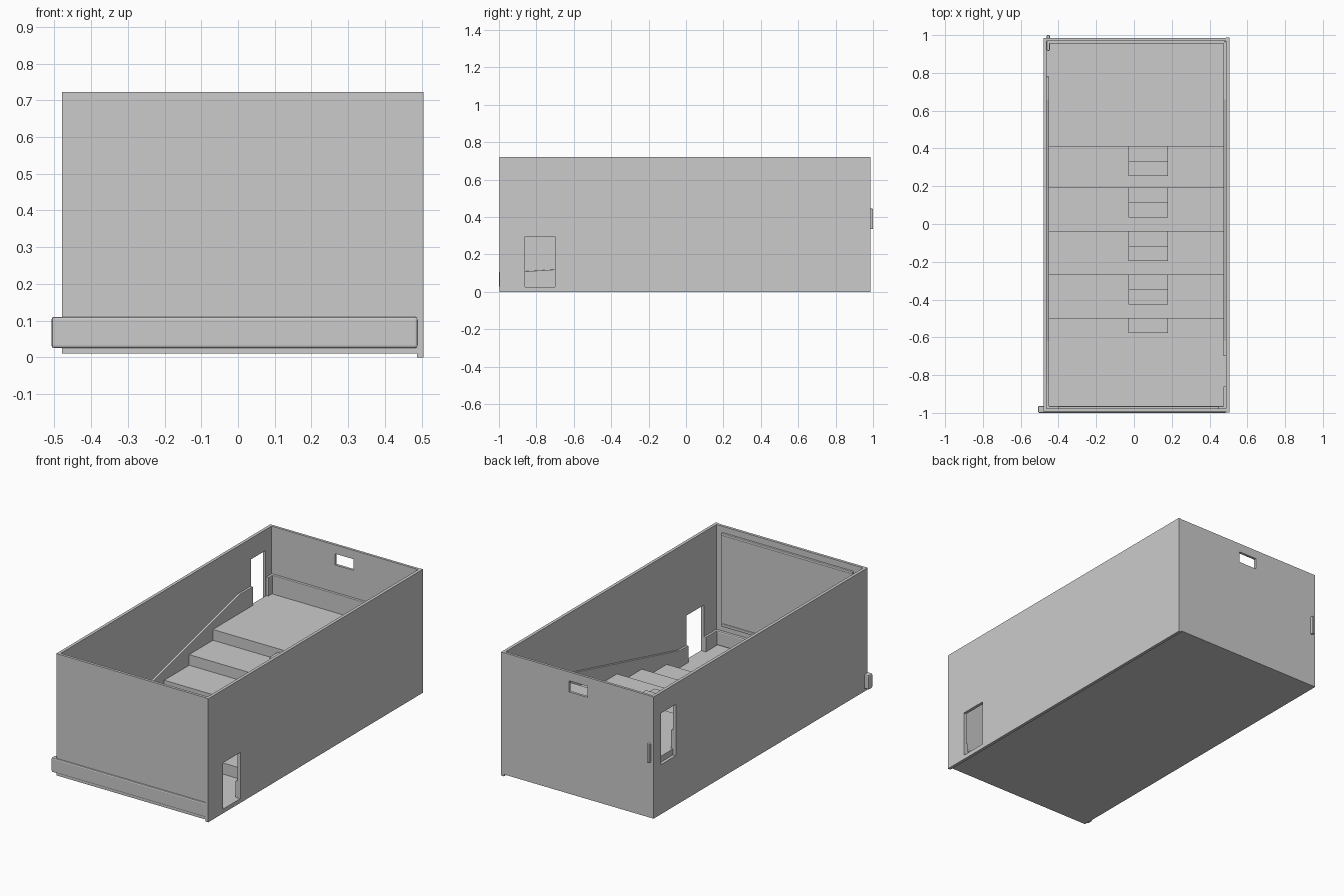
import bpy, bmesh, math

if "Cube" in bpy.data.objects:
    bpy.data.objects.remove(bpy.data.objects["Cube"])


def prism(name, pts, axis, a, b, bevel=0.0):
    """Extrude a 2D outline: axis 'x' takes (y, z) points, axis 'z' takes (x, y) points."""
    bm = bmesh.new()
    def place(p, t):
        return (t, p[0], p[1]) if axis == 'x' else (p[0], p[1], t)
    face = bm.faces.new([bm.verts.new(place(p, a)) for p in pts])
    ext = bmesh.ops.extrude_face_region(bm, geom=[face])
    d = b - a
    bmesh.ops.translate(bm, vec=(d, 0, 0) if axis == 'x' else (0, 0, d),
                        verts=[v for v in ext['geom'] if isinstance(v, bmesh.types.BMVert)])
    bmesh.ops.recalc_face_normals(bm, faces=bm.faces)
    me = bpy.data.meshes.new(name)
    bm.to_mesh(me)
    bm.free()
    ob = bpy.data.objects.new(name, me)
    bpy.context.collection.objects.link(ob)
    if bevel:
        m = ob.modifiers.new("bevel", 'BEVEL')
        m.width, m.segments = bevel, 2
    return ob


def box(name, x, y, z, bevel=0.0):
    pts = [(x[0], y[0]), (x[1], y[0]), (x[1], y[1]), (x[0], y[1])]
    return prism(name, pts, 'z', z[0], z[1], bevel)


def cut(ob, name, x, y, z):
    c = box(name, x, y, z)
    c.hide_render = True
    c.hide_viewport = True
    c.display_type = 'WIRE'
    m = ob.modifiers.new("opening", 'BOOLEAN')
    m.operation, m.solver, m.object = 'DIFFERENCE', 'EXACT', c


# Room shell
TOP = 0.722
left = box("left_wall", (-0.48, -0.462), (-0.993, 0.985), (0.01, TOP))
cut(left, "left_door_cutter", (-0.6, -0.4), (0.78, 0.915), (0.30, 0.60))
right = box("right_wall", (0.487, 0.505), (-0.997, 0.987), (0.0, TOP))
cut(right, "right_door_cutter", (0.4, 0.6), (-0.86, -0.70), (0.025, 0.295))
box("front_wall", (-0.462, 0.487), (-0.993, -0.977), (0.01, TOP))
back = box("back_wall", (-0.462, 0.487), (0.97, 0.985), (0.01, TOP))
cut(back, "projection_window_cutter", (-0.053, 0.067), (0.9, 1.1), (0.605, 0.67))

# Stepped seating floor
edges = [-0.5, -0.27, -0.04, 0.19, 0.41]
levels = [0.025, 0.09, 0.15, 0.21, 0.272, 0.335]
outline = [(-0.977, 0.01), (-0.977, levels[0])]
for i, y in enumerate(edges):
    outline += [(y, levels[i]), (y, levels[i + 1])]
outline += [(0.97, levels[-1]), (0.97, 0.01)]
prism("tiered_floor", outline, 'x', -0.462, 0.487)

# Aisle steps: one at the first tier, two at each of the others
for i, y in enumerate(edges):
    n = 1 if i == 0 else 2
    rise = (levels[i + 1] - levels[i]) / (n + 1)
    pts = [(y, levels[i])]
    for k in range(n, 0, -1):
        h = levels[i + 1] - rise * (n - k + 1)
        far = y - 0.078 * (n - k)
        pts += [(far, h), (far - 0.078, h)]
    pts.append((y - 0.078 * n, levels[i]))
    prism(f"aisle_step_{i + 1}", pts, 'x', -0.03, 0.18)

# Small aisle floor lights
for y, z in zip([-0.64, -0.46, -0.23, 0.0, 0.225, 0.505], levels):
    ring = [(0.08 + 0.015 * math.cos(k * math.pi / 4), y + 0.015 * math.sin(k * math.pi / 4))
            for k in range(8)]
    prism("floor_light", ring, 'z', z - 0.002, z + 0.002)

# Skirting boards climbing with the tiers
SLOPE = [(-0.62, 0.125), (0.66, 0.445)]
prism("left_skirting",
      [(-0.975, 0.02), (-0.975, 0.108), (-0.86, 0.11)] + SLOPE + [(0.78, 0.445), (0.78, 0.3), (0.41, 0.25), (-0.5, 0.02)],
      'x', -0.465, -0.449, 0.003)
prism("right_skirting",
      [(-0.70, 0.02), (-0.70, 0.123)] + SLOPE + [(0.965, 0.445), (0.965, 0.3), (0.41, 0.25), (-0.5, 0.02)],
      'x', 0.474, 0.49, 0.003)
box("right_front_skirting", (0.474, 0.49), (-0.975, -0.86), (0.02, 0.11), 0.003)
box("back_skirting", (-0.455, 0.48), (0.955, 0.972), (0.33, 0.445), 0.003)
box("left_rear_skirting", (-0.462, -0.446), (0.917, 1.0), (0.335, 0.445), 0.004)
box("front_skirting", (-0.508, 0.49), (-1.0, -0.963), (0.025, 0.11), 0.007)

# Screen with border bars
box("screen", (-0.39, 0.44), (-0.98, -0.972), (0.14, 0.685))
for z in (0.14, 0.67):
    box("screen_bar", (-0.40, 0.45), (-0.98, -0.965), (z, z + 0.016), 0.004)
for x in (-0.40, 0.44):
    box("screen_side", (x, x + 0.01), (-0.98, -0.968), (0.15, 0.675))
